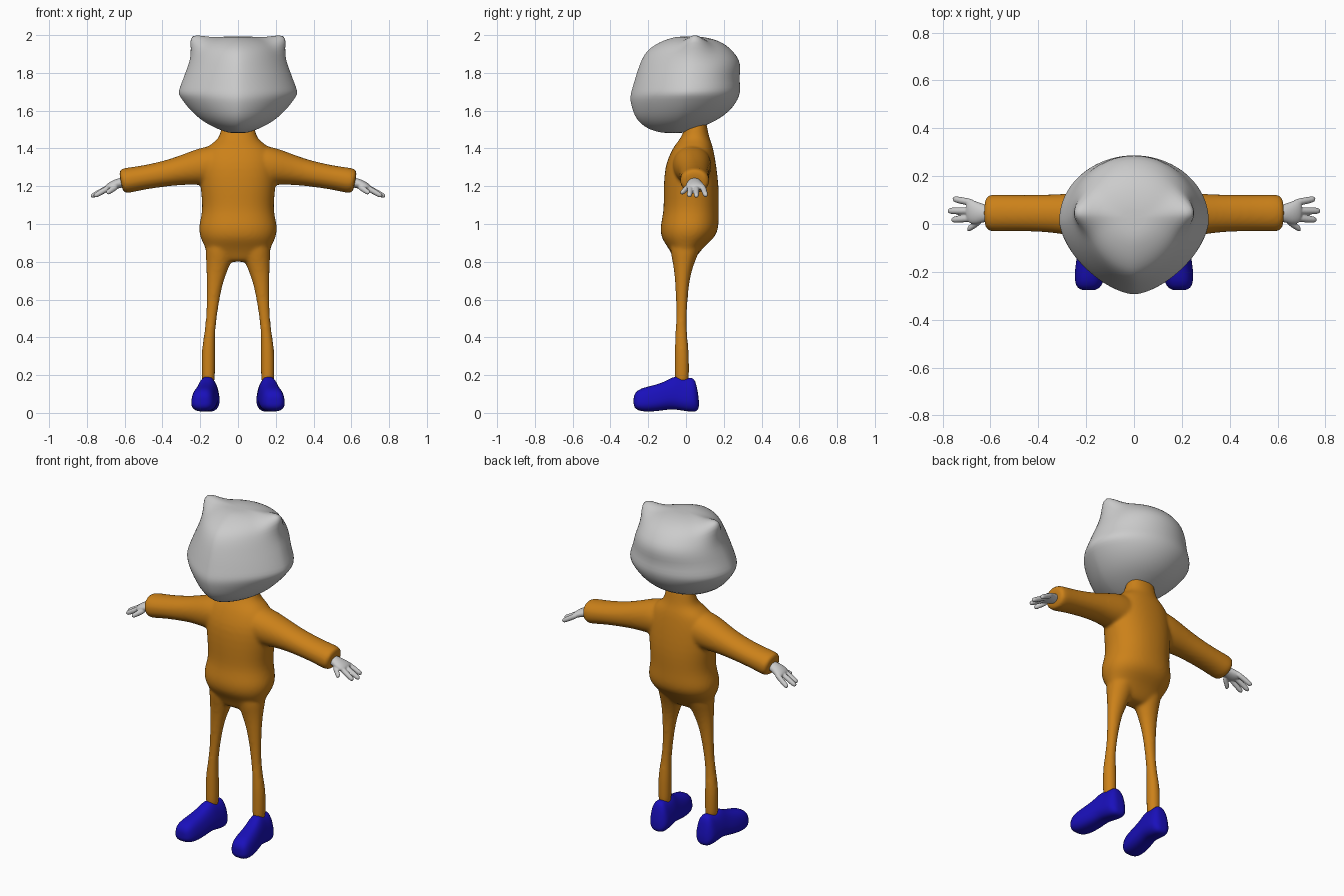
import bpy, bmesh
from math import sin, cos, pi, exp
from mathutils import Vector


def material(name, rgb):
    m = bpy.data.materials.new(name)
    m.diffuse_color = (*rgb, 1)
    return m


ORANGE = material("orange_cloth", (0.6, 0.22, 0.01))
BLUE = material("blue_shoe", (0.01, 0.005, 0.5))


def ring(c, u, v, n=24, p=2.0, p_neg=None):
    """Superellipse around c with half axes u, v; p_neg is the exponent on the -v side."""
    c, u, v = Vector(c), Vector(u), Vector(v)
    pts = []
    for i in range(n):
        a = 2 * pi * i / n
        ca, sa = cos(a), sin(a)
        e = 2 / (p_neg if p_neg and sa < 0 else p)
        x = abs(ca) ** e * (1 if ca > 0 else -1)
        y = abs(sa) ** e * (1 if sa > 0 else -1)
        pts.append(c + u * x + v * y)
    return pts


def loft(bm, rings):
    """Closed skin through the rings, with fan caps."""
    vs = [[bm.verts.new(p) for p in r] for r in rings]
    n = len(vs[0])
    for a, b in zip(vs, vs[1:]):
        for i in range(n):
            j = (i + 1) % n
            bm.faces.new((a[i], a[j], b[j], b[i]))
    for r in (vs[0], vs[-1]):
        mid = bm.verts.new(sum((v.co for v in r), Vector()) / n)
        for i in range(n):
            bm.faces.new((r[i], r[(i + 1) % n], mid))


def finish(name, bm, mat=None, voxel=0, smooth=0):
    bmesh.ops.recalc_face_normals(bm, faces=bm.faces)
    for f in bm.faces:
        f.smooth = True
    me = bpy.data.meshes.new(name)
    bm.to_mesh(me)
    bm.free()
    ob = bpy.data.objects.new(name, me)
    bpy.context.collection.objects.link(ob)
    if mat:
        me.materials.append(mat)
    ob.modifiers.new("round", 'SUBSURF').levels = 1
    ob.modifiers["round"].render_levels = 1
    if voxel:
        r = ob.modifiers.new("fuse", 'REMESH')
        r.mode, r.voxel_size, r.use_smooth_shade = 'VOXEL', voxel, True
        s = ob.modifiers.new("blend", 'SMOOTH')
        s.factor, s.iterations = 0.5, smooth
    return ob


# Head: z, half width, front y, back y
bm = bmesh.new()
head = [(1.482, .05, -.13, -.01), (1.50, .10, -.195, .05), (1.53, .165, -.24, .125),
        (1.57, .22, -.272, .20), (1.62, .268, -.288, .25), (1.66, .298, -.297, .275),
        (1.69, .318, -.293, .285), (1.72, .310, -.284, .29), (1.77, .290, -.27, .281),
        (1.82, .272, -.254, .290), (1.87, .251, -.236, .283), (1.91, .230, -.212, .252),
        (1.935, .214, -.185, .228), (1.96, .188, -.145, .192), (1.98, .145, -.095, .145),
        (1.992, .08, -.05, .08)]
rings = []
for z, rx, yf, yb in head:
    yc = (yf + yb) / 2 + .015
    front = ring((0, yc, z), (rx, 0, 0), (0, yc - yf, 0), 48, 2, 1.6)
    back = ring((0, yc, z), (rx, 0, 0), (0, yb - yc, 0), 48)
    rings.append(back[:25] + front[25:])
loft(bm, rings)
# Ears: pull the upper corners out into soft points
for v in bm.verts:
    for s in (-1, 1):
        d = v.co - Vector((s * .205, .05, 1.945))
        w = exp(-(d.x / .05) ** 2 - (d.y / .065) ** 2 - (d.z / .045) ** 2)
        v.co += Vector((s * .048, 0, .058)) * w
finish("head", bm)

# Suit: torso, sleeves and legs fused into one skin
bm = bmesh.new()
torso = [(.80, .12, -.06, .035), (.84, .165, -.075, .065), (.88, .175, -.098, .095),
         (.92, .197, -.128, .145), (.96, .208, -.136, .168), (1.0, .206, -.134, .174),
         (1.06, .190, -.120, .172), (1.12, .190, -.118, .174), (1.2, .20, -.119, .174),
         (1.3, .205, -.112, .162), (1.36, .195, -.09, .152), (1.41, .165, -.065, .142),
         (1.44, .115, -.04, .13), (1.47, .095, -.02, .12), (1.53, .085, .0, .11),
         (1.56, .075, .01, .1)]
loft(bm, [ring((0, (f + b) / 2, z), (rx, 0, 0), (0, (b - f) / 2, 0), 32, 2.2)
          for z, rx, f, b in torso])
# x, z, half height, y, half depth
sleeve = [(.06, 1.31, .11, .03, .10), (.15, 1.31, .103, .032, .105), (.22, 1.298, .092, .036, .096),
          (.30, 1.284, .076, .042, .084), (.38, 1.267, .067, .045, .078), (.5, 1.246, .062, .046, .076),
          (.57, 1.234, .066, .046, .078), (.602, 1.228, .066, .046, .078), (.617, 1.225, .058, .046, .07),
          (.62, 1.224, .04, .046, .05)]
# z, x, half width, y, half depth
leg = [(.15, .157, .035, -.022, .039), (.22, .157, .036, -.022, .039), (.3, .157, .037, -.022, .039),
       (.36, .155, .034, -.024, .036), (.42, .150, .029, -.025, .031), (.5, .141, .028, -.025, .028),
       (.6, .132, .034, -.022, .031), (.7, .122, .045, -.02, .038), (.78, .106, .062, -.014, .053),
       (.84, .095, .077, -.008, .072), (.9, .095, .08, .0, .09)]
for s in (-1, 1):
    loft(bm, [ring((s * x, y, z), (0, ry, 0), (s * .2 * rz, 0, rz), 24, 2.1)
              for x, z, rz, y, ry in sleeve])
    loft(bm, [ring((s * x, y, z), (rx, 0, 0), (0, ry, 0)) for z, x, rx, y, ry in leg])
finish("suit", bm, ORANGE, .009, 10)

# Hands: wrist and palm, three fingers and a thumb
palm = [(.60, 1.222, .026, .045, .034), (.63, 1.216, .025, .045, .038), (.66, 1.206, .023, .046, .049),
        (.685, 1.196, .019, .053, .052), (.70, 1.19, .012, .056, .045)]
digits = [((.67, .088, 1.20), (.752, .104, 1.152)), ((.67, .055, 1.202), (.772, .055, 1.148)),
          ((.67, .025, 1.20), (.757, .018, 1.150)), ((.64, .015, 1.20), (.692, -.021, 1.165))]
for s, side in ((-1, "right"), (1, "left")):
    bm = bmesh.new()
    loft(bm, [ring((s * x, y, z), (0, ry, 0), (s * .35 * rz, 0, rz), 20)
              for x, z, rz, y, ry in palm])
    for a, b in digits:
        a, b = Vector(a), Vector(b)
        rings = []
        for t, r in ((0, .016), (.5, .0155), (.9, .0145), (1.0, .012), (1.06, .006)):
            c = a.lerp(b, t)
            rings.append(ring((s * c.x, c.y, c.z), (0, r, 0), (s * .5 * r, 0, .86 * r), 12))
        loft(bm, rings)
    finish("hand_" + side, bm, None, .004, 3)

# Shoes: y, x, half width, top z, bottom z, narrowing toward the top
shoe = [(-.277, .190, .025, .085, .04, 0), (-.268, .190, .045, .11, .02, .1),
        (-.24, .187, .058, .13, .008, .15), (-.19, .181, .062, .142, .005, .2),
        (-.13, .173, .060, .158, .012, .25), (-.09, .167, .056, .178, .018, .3),
        (-.055, .162, .055, .198, .018, .3), (-.01, .158, .055, .180, .010, .3),
        (.03, .156, .055, .190, .005, .3), (.05, .155, .048, .175, .006, .3),
        (.063, .155, .035, .11, .015, .2), (.068, .155, .02, .07, .03, 0)]
for s, side in ((-1, "right"), (1, "left")):
    bm = bmesh.new()
    rings = []
    for y, x, w, top, bot, taper in shoe:
        h, zc = (top - bot) / 2, (top + bot) / 2
        r = ring((s * x, y, zc), (w * 1.05, 0, 0), (0, 0, h), 24, 2.8)
        for p in r:
            k = (p.z - zc) / h
            p.x = s * x + (p.x - s * x) * (1 - taper * max(k, -.3))
        rings.append(r)
    loft(bm, rings)
    finish("shoe_" + side, bm, BLUE)
